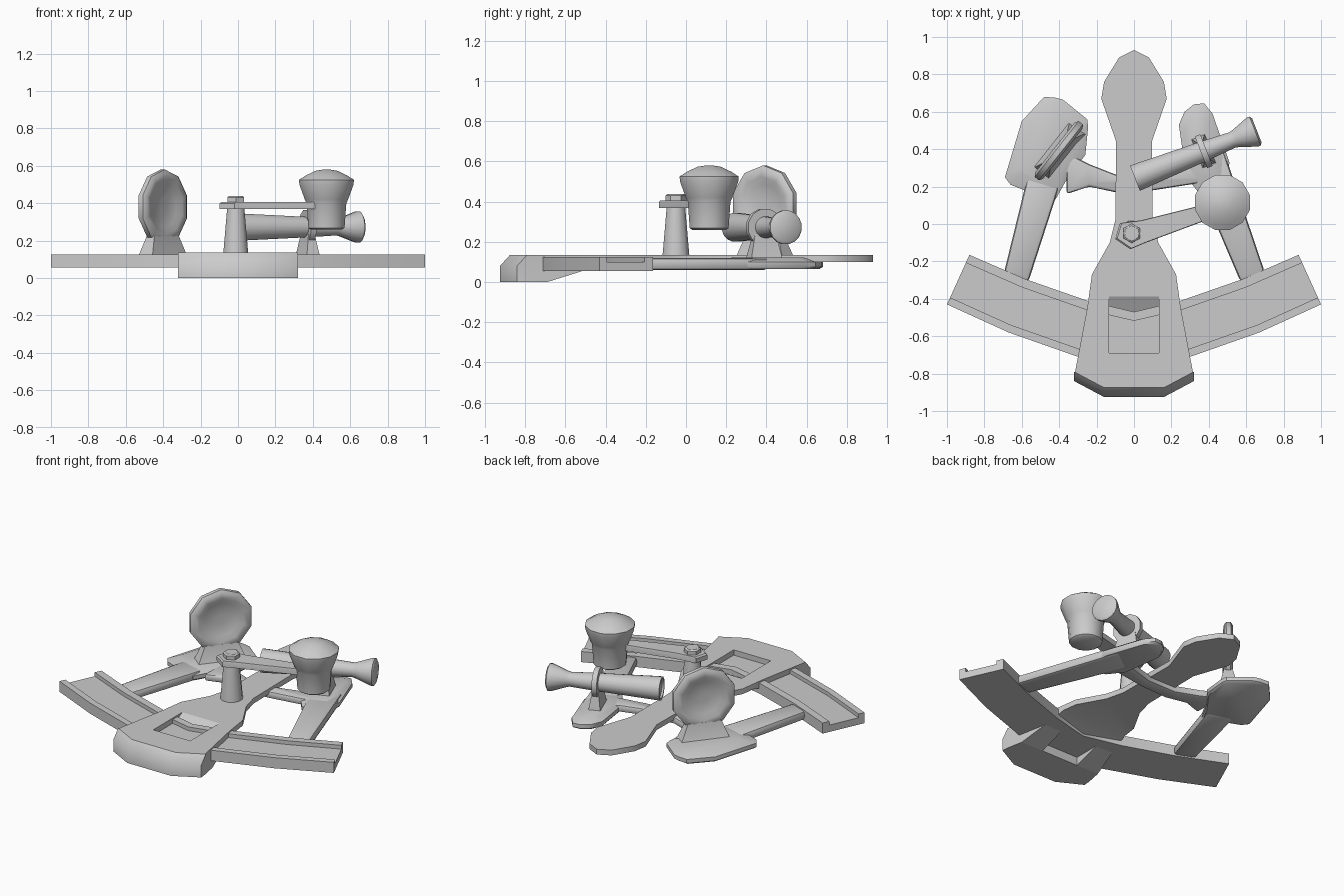
import bpy, bmesh, math
from mathutils import Matrix, Vector

if "Cube" in bpy.data.objects:
    bpy.data.objects.remove(bpy.data.objects["Cube"], do_unlink=True)

grey = bpy.data.materials.new("plain_grey")
grey.use_nodes = True
COLOUR = (0.6, 0.6, 0.6, 1)
grey.diffuse_color = COLOUR
grey.node_tree.nodes["Principled BSDF"].inputs["Base Color"].default_value = COLOUR


def activate(ob):
    bpy.ops.object.select_all(action="DESELECT")
    ob.select_set(True)
    bpy.context.view_layer.objects.active = ob


def loft(name, rings, place=Matrix(), angle=40, bevel=0):
    """Skin a list of equal-length rings and cap both ends."""
    bm = bmesh.new()
    rows = [[bm.verts.new(p) for p in ring] for ring in rings]
    n = len(rows[0])
    for a, b in zip(rows, rows[1:]):
        for i in range(n):
            j = (i + 1) % n
            bm.faces.new((a[i], a[j], b[j], b[i]))
    bm.faces.new(rows[0][::-1])
    bm.faces.new(rows[-1])
    bmesh.ops.recalc_face_normals(bm, faces=bm.faces)
    mesh = bpy.data.meshes.new(name)
    bm.to_mesh(mesh)
    bm.free()
    mesh.materials.append(grey)
    ob = bpy.data.objects.new(name, mesh)
    bpy.context.collection.objects.link(ob)
    ob.matrix_world = place
    activate(ob)
    if bevel:
        mod = ob.modifiers.new("soft_edges", "BEVEL")
        mod.width, mod.segments, mod.limit_method = bevel, 2, "ANGLE"
        bpy.ops.object.modifier_apply(modifier=mod.name)
    bpy.ops.object.shade_smooth_by_angle(angle=math.radians(angle))
    return ob


def prism(name, outline, layers, **kw):
    """Stack an outline at several heights, each with its own scale."""
    c = sum((Vector(p) for p in outline), Vector((0, 0))) / len(outline)
    rings = [[(*(c + (Vector(p) - c) * s), z) for p in outline] for z, s in layers]
    return loft(name, rings, **kw)


def lathe(name, profile, sides, place, **kw):
    """Turn a list of (radius, height) about the local z axis."""
    turn = [2 * math.pi * (i + 0.5) / sides for i in range(sides)]
    rings = [[(r * math.cos(t), r * math.sin(t), z) for t in turn] for r, z in profile]
    return loft(name, rings, place, **kw)


def along(origin, direction):
    q = Vector(direction).to_track_quat("Z", "Y")
    return Matrix.Translation(origin) @ q.to_matrix().to_4x4()


def cut(ob, cutter):
    mod = ob.modifiers.new("cut", "BOOLEAN")
    mod.object, mod.solver = cutter, "EXACT"
    activate(ob)
    bpy.ops.object.modifier_apply(modifier=mod.name)
    bpy.data.objects.remove(cutter, do_unlink=True)


def side_cutter(profile, low, high):
    return loft("cutter", [[(x, y, z) for y, z in profile] for x in (low, high)])


# Index arm: mirrored outline, chamfered front, sloped underside, window
half = [(0.16, -0.925), (0.32, -0.84), (0.315, -0.79), (0.25, -0.45), (0.225, -0.27),
        (0.13, -0.1), (0.1, 0.02), (0.095, 0.44), (0.175, 0.67), (0.16, 0.76), (0.08, 0.89)]
outline = half + [(0, 0.93)] + [(-x, y) for x, y in reversed(half)]


def arm_ring(z, back):
    return [(x, y + back if y < -0.8 else y, z) for x, y in outline]


arm = loft("index_arm", [arm_ring(0, 0.0), arm_ring(0.08, 0.0), arm_ring(0.135, 0.05)])
cut(arm, side_cutter([(-0.69, 0), (-0.37, 0.1), (1.1, 0.1), (1.1, -0.1), (-0.69, -0.1)], -1, 1))
cut(arm, side_cutter([(-0.36, 0.15), (-0.47, 0.09), (-0.47, -0.1), (-0.69, -0.1), (-0.69, 0.15)],
                     -0.135, 0.135))
activate(arm)
bpy.ops.object.shade_smooth_by_angle(angle=math.radians(40))

# Graduated arc: channel section swept through mirrored stations
stations = [((1, -0.43), (0.88, -0.165)), ((0.67, -0.58), (0.58, -0.295)),
            ((0.3, -0.71), (0.25, -0.41))]
stations += [((0, -0.77), (0, -0.47))]
stations += [((-a[0], a[1]), (-b[0], b[1])) for a, b in reversed(stations[:3])]
section = [(0, 0.055), (0, 0.125), (0.14, 0.125), (0.14, 0.1),
           (0.84, 0.1), (0.84, 0.125), (1, 0.125), (1, 0.055)]
loft("arc_channel", [[(*Vector(a).lerp(Vector(b), t), z) for t, z in section]
                     for a, b in stations], angle=30)

# Frame: two pads, two legs, one crossbar under the arm
PAD = [(0.065, 0.94), (0.075, 1), (0.1, 1), (0.122, 0.72)]
prism("right_pad", [(-0.42, 0.675), (-0.48, 0.68), (-0.6, 0.55), (-0.69, 0.25), (-0.66, 0.21),
                    (-0.56, 0.17), (-0.42, 0.13), (-0.37, 0.22), (-0.26, 0.37),
                    (-0.245, 0.52), (-0.25, 0.56), (-0.38, 0.665)], PAD)
prism("left_pad", [(0.24, 0.53), (0.27, 0.6), (0.32, 0.64), (0.375, 0.645), (0.42, 0.59),
                   (0.51, 0.33), (0.5, 0.2), (0.36, 0.15), (0.28, 0.25)], PAD)
LEG = [(0.06, 1), (0.12, 1)]
prism("right_leg", [(-0.57, 0.25), (-0.4, 0.2), (-0.565, -0.31), (-0.695, -0.26)],
      LEG, bevel=0.02)
prism("left_leg", [(0.47, 0.42), (0.31, 0.3), (0.57, -0.31), (0.7, -0.26)], LEG, bevel=0.02)
prism("crossbar", [(-0.36, 0.38), (-0.24, 0.32), (-0.1, 0.265), (0.1, 0.265), (0.26, 0.31),
                   (0.38, 0.36), (0.42, 0.23), (0.1, 0.18), (-0.1, 0.17), (-0.24, 0.2),
                   (-0.36, 0.16)], [(0.07, 1), (0.118, 1)], bevel=0.015)

# Round mirror: ten-sided rim with a dished face on both sides
facing = along((-0.402, 0.392, 0.38), (0.785, -0.62, 0))
dish = [(0.03, 0.004), (0.11, 0.008), (0.145, 0.024), (0.18, 0.027), (0.2, 0.014)]
lathe("mirror", [(r, -z) for r, z in dish] + dish[::-1], 10, facing, angle=45)
foot = Matrix.Translation((-0.402, 0.392, 0)) @ Matrix.Rotation(math.atan2(0.785, 0.62), 4, "Z")


def block(name, sizes, place):
    loft(name, [[(sx * a, sy * b, z) for sx, sy in ((1, 1), (-1, 1), (-1, -1), (1, -1))]
                for a, b, z in sizes], place)


block("mirror_foot", [(0.16, 0.06, 0.1), (0.145, 0.045, 0.13), (0.105, 0.026, 0.225)], foot)

# Telescope, its clamp ring and stand
axis = Vector((0.93, 0.365, 0)).normalized()
start = Vector((0.005, 0.245, 0.272))
lathe("telescope", [(0.055, 0.012), (0.06, 0), (0.073, 0), (0.073, 0.02), (0.055, 0.4),
                    (0.045, 0.56), (0.05, 0.58), (0.085, 0.675), (0.085, 0.69), (0.07, 0.7)],
      16, along(start, axis))
ring_at = start + axis * 0.395
lathe("telescope_ring", [(0.07, -0.016), (0.094, -0.016), (0.094, 0.016), (0.07, 0.016)],
      12, along(ring_at, axis))
stand = Matrix.Translation((ring_at.x, ring_at.y, 0)) @ Matrix.Rotation(
    math.atan2(axis.x, -axis.y), 4, "Z")
block("telescope_stand", [(0.085, 0.045, 0.1), (0.08, 0.035, 0.13), (0.055, 0.017, 0.24)], stand)

# Pivot post, hexagonal cap and swing bracket
lathe("pivot_post", [(0.07, 0.12), (0.047, 0.38)], 12, Matrix.Translation((-0.012, -0.05, 0)))
lathe("pivot_cap", [(0.052, 0.4), (0.052, 0.43), (0.042, 0.438)], 6,
      Matrix.Translation((-0.012, -0.05, 0)))
prism("swing_bracket", [(-0.1, -0.08), (-0.075, 0.005), (0.04, 0.02), (0.42, 0.115),
                        (0.44, 0.04), (0.05, -0.105), (-0.02, -0.135)],
      [(0.368, 1), (0.397, 1), (0.406, 0.95)])

# Eyecup with flared collar and domed lid
lathe("eyecup", [(0.085, 0.258), (0.1, 0.268), (0.11, 0.4), (0.12, 0.42), (0.15, 0.5),
                 (0.152, 0.525), (0.135, 0.535), (0.115, 0.548), (0.06, 0.573), (0.015, 0.58)],
      12, Matrix.Translation((0.473, 0.115, 0)), angle=35)
